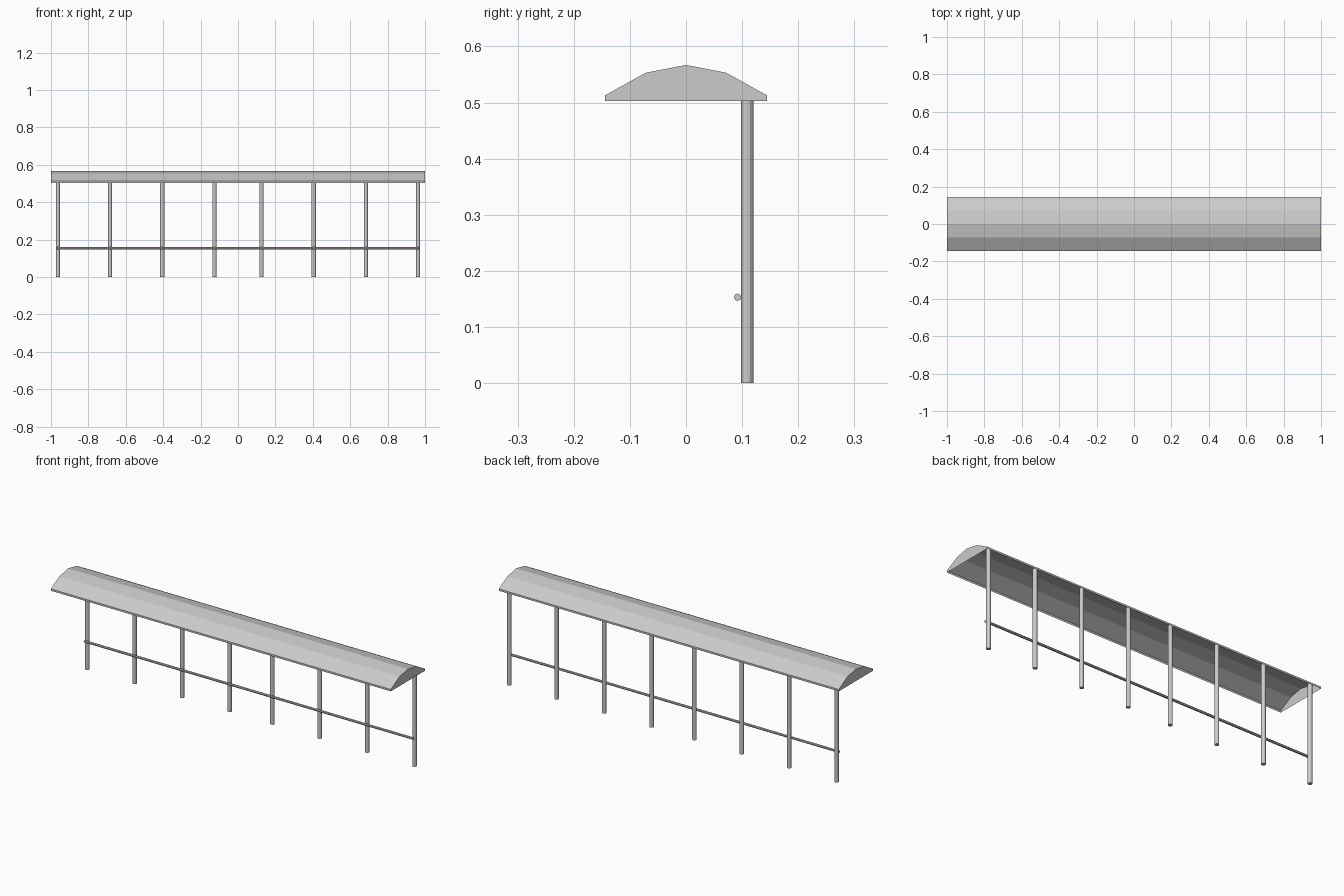
import bpy, bmesh, math

if "Cube" in bpy.data.objects:
    bpy.data.objects.remove(bpy.data.objects["Cube"])

grey = bpy.data.materials.new("light grey metal")
grey.diffuse_color = (0.6, 0.6, 0.6, 1)
grey.use_nodes = True
grey.node_tree.nodes["Principled BSDF"].inputs["Base Color"].default_value = grey.diffuse_color


def finish(name, bm):
    mesh = bpy.data.meshes.new(name)
    bm.to_mesh(mesh)
    bm.free()
    mesh.materials.append(grey)
    obj = bpy.data.objects.new(name, mesh)
    bpy.context.collection.objects.link(obj)
    return obj


def rod(name, radius, length, sides, location, rotation=(0, 0, 0)):
    bm = bmesh.new()
    bmesh.ops.create_cone(bm, cap_ends=True, segments=sides,
                          radius1=radius, radius2=radius, depth=length)
    obj = finish(name, bm)
    obj.location = location
    obj.rotation_euler = rotation
    return obj


# Roof: faceted shell with closed ends, open underneath
half = [(0.144, 0.503), (0.144, 0.513), (0.072, 0.553)]
profile = [(-y, z) for y, z in half] + [(0, 0.567)] + half[::-1]
bm = bmesh.new()
left, right = [[bm.verts.new((x, y, z)) for y, z in profile] for x in (-1, 1)]
for i in range(len(profile) - 1):
    bm.faces.new((left[i], right[i], right[i + 1], left[i + 1]))
bm.faces.new(left)
bm.faces.new(right[::-1])
bmesh.ops.recalc_face_normals(bm, faces=bm.faces)
finish("roof", bm)

# Posts: one row along the back, running up to the roof skin
POST_TOP = 0.526
for side in (-1, 1):
    for i, x in enumerate((0.126, 0.405, 0.684, 0.963)):
        label = "left" if side < 0 else "right"
        rod(f"{label}_post_{i + 1}", 0.011, POST_TOP, 12,
            (side * x, 0.109, POST_TOP / 2))

# Leaning rail in front of the posts
rod("rail", 0.0065, 1.935, 8, (0, 0.092, 0.153), (0, math.pi / 2, 0))
